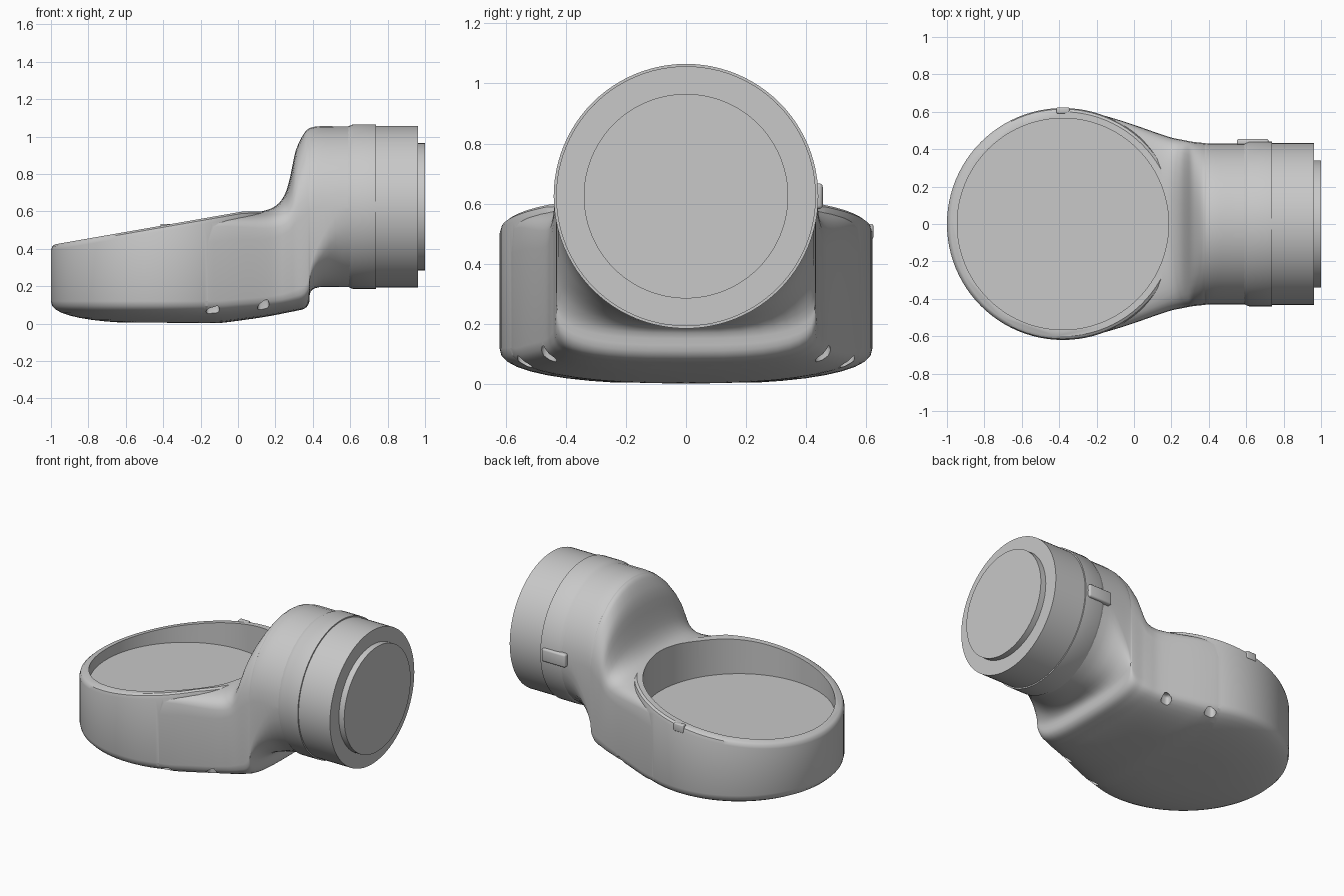
import bpy, bmesh, math
from mathutils import Vector, Matrix

if "Cube" in bpy.data.objects:
    bpy.data.objects.remove(bpy.data.objects["Cube"])

# Single neutral grey
grey = bpy.data.materials.new("light_grey")
grey.use_nodes = True
grey.diffuse_color = (.58, .58, .58, 1)
grey.node_tree.nodes["Principled BSDF"].inputs["Base Color"].default_value = (.58, .58, .58, 1)

CUP_X, CUP_R, BORE_R, FLOOR_Z = -.38, .62, .565, .36
AXIS_Z = .625


def finish(bm, name):
    bmesh.ops.recalc_face_normals(bm, faces=bm.faces[:])
    mesh = bpy.data.meshes.new(name)
    bm.to_mesh(mesh)
    bm.free()
    mesh.materials.append(grey)
    obj = bpy.data.objects.new(name, mesh)
    bpy.context.collection.objects.link(obj)
    return obj


def activate(obj):
    bpy.ops.object.select_all(action='DESELECT')
    obj.select_set(True)
    bpy.context.view_layer.objects.active = obj


def smooth(obj, degrees=35):
    activate(obj)
    bpy.ops.object.shade_smooth_by_angle(angle=math.radians(degrees))


def loft(rings, name):
    """Skin closed rings of equal length and cap both ends."""
    bm = bmesh.new()
    loops = [[bm.verts.new(p) for p in ring] for ring in rings]
    for a, b in zip(loops, loops[1:]):
        for i in range(len(a)):
            j = (i + 1) % len(a)
            bm.faces.new((a[i], a[j], b[j], b[i]))
    bm.faces.new(loops[0])
    bm.faces.new(loops[-1])
    return finish(bm, name)


def boolean(target, tool, operation):
    mod = target.modifiers.new(operation, 'BOOLEAN')
    mod.operation, mod.object, mod.solver = operation, tool, 'EXACT'
    activate(target)
    bpy.ops.object.modifier_apply(modifier=mod.name)
    bpy.data.objects.remove(tool)


def circle(r, height, count=96):
    ring = []
    for i in range(count):
        a = math.tau * i / count
        x = CUP_X + r * math.cos(a)
        ring.append((x, r * math.sin(a), height(x)))
    return ring


def rounded_box(name, centre, size, bevel):
    bm = bmesh.new()
    bmesh.ops.create_cube(bm, size=1, matrix=Matrix.Translation(centre) @ Matrix.Diagonal((*size, 1)))
    bmesh.ops.bevel(bm, geom=bm.edges[:], offset=bevel, segments=3, affect='EDGES', profile=.5)
    return finish(bm, name)


# Cup: shallow domed base, straight wall, slanted rim
def rim(x):
    return min(.6, .42 + .175 * (x + 1))


DOME = 2.4
rings = []
for k in range(2, 11):
    a = math.pi / 2 * (1 - k / 10)
    r, d = math.cos(a) ** (2 / DOME), math.sin(a) ** (2 / DOME)
    rings.append(circle(CUP_R * r, lambda x, d=d: .12 * (1 - d)))
rings += [circle(CUP_R, lambda x: rim(x) - .03),
          circle(CUP_R - .006, lambda x: rim(x) - .01),
          circle(CUP_R - .02, rim)]
body = loft(rings, "cup_and_neck")

# Neck: x, half width, bottom, lower edge, shoulder, top, upper and lower squareness
stations = [
    (-.38, .612, .003, .12, .4, .525, 8, 2.4),
    (-.2, .588, .003, .12, .43, .557, 8, 2.4),
    (-.1, .562, .003, .12, .44, .575, 7, 2.4),
    (0, .53, .015, .13, .45, .592, 5, 2.5),
    (.12, .488, .032, .14, .45, .602, 4, 2.6),
    (.2, .462, .046, .15, .46, .628, 3.2, 2.8),
    (.25, .452, .056, .16, .48, .69, 2.6, 2.9),
    (.28, .446, .062, .17, .5, .79, 2.4, 3),
    (.31, .44, .068, .18, .54, .93, 2.3, 3),
    (.355, .435, .08, .2, .58, 1.02, 2.1, 3),
    (.38, .432, .11, .24, .6, 1.043, 2, 3),
    (.388, .431, .17, .3, .61, 1.047, 2, 2.8),
    (.43, .43, .194, .42, .62, 1.055, 2, 2.4),
    (.52, .43, .195, .57, .625, 1.055, 2, 2.1),
    (.62, .43, .195, .62, .625, 1.055, 2, 2),
]


def spline(points, steps):
    """Catmull-Rom through tuples of any length."""
    out = []
    ext = [points[0]] + points + [points[-1]]
    for p, q, r, s in zip(ext, ext[1:], ext[2:], ext[3:]):
        for k in range(steps):
            t = k / steps
            out.append([b + t / 2 * (c - a + t * (2 * a - 5 * b + 4 * c - d + t * (3 * (b - c) + d - a)))
                        for a, b, c, d in zip(p, q, r, s)])
    return out + [points[-1]]


def section(x, w, bottom, edge, shoulder, top, up, low, n=20):
    ring = []
    for i in range(n + 1):
        a = math.pi * i / n
        c, s = math.cos(a), math.sin(a)
        ring.append((x, math.copysign(w * abs(c) ** (2 / up), c), shoulder + (top - shoulder) * abs(s) ** (2 / up)))
    for i in range(n + 1):
        a = math.pi * i / n
        c, s = -math.cos(a), math.sin(a)
        ring.append((x, math.copysign(w * abs(c) ** (2 / low), c), edge - (edge - bottom) * abs(s) ** (2 / low)))
    return ring


neck = loft([section(*s) for s in spline(stations, 3)], "neck")
boolean(body, neck, 'UNION')

# Round bore with a flat floor
bore = loft([circle(BORE_R, lambda x: FLOOR_Z), circle(BORE_R, lambda x: 1.3)], "bore")
boolean(body, bore, 'DIFFERENCE')

# Small pockets along the lower edge, on both sides
for side in (-1, 1):
    for x, y, length in ((-.135, .535, .07), (.135, .455, .06)):
        pocket = rounded_box("pocket", (x, side * y, .09), (length, .05, .09), .018)
        boolean(body, pocket, 'DIFFERENCE')
smooth(body)

# Barrel: collar, sleeve and end disc turned around the x axis
profile = [(.58, .425), (.6, .434), (.615, .44), (.737, .44), (.737, .432), (.962, .432),
           (.962, .34), (1, .34)]
turned = []
for x, r in profile:
    turned.append([(x, r * math.cos(math.tau * i / 96), AXIS_Z + r * math.sin(math.tau * i / 96))
                   for i in range(96)])
barrel = loft(turned, "barrel")
smooth(barrel)

# Latch on the barrel and tab on the rim
latch = rounded_box("barrel_latch", (.635, .435, .625), (.17, .04, .085), .012)
smooth(latch)
tab = rounded_box("rim_tab", (CUP_X, .607, .508), (.07, .032, .05), .006)
smooth(tab)
